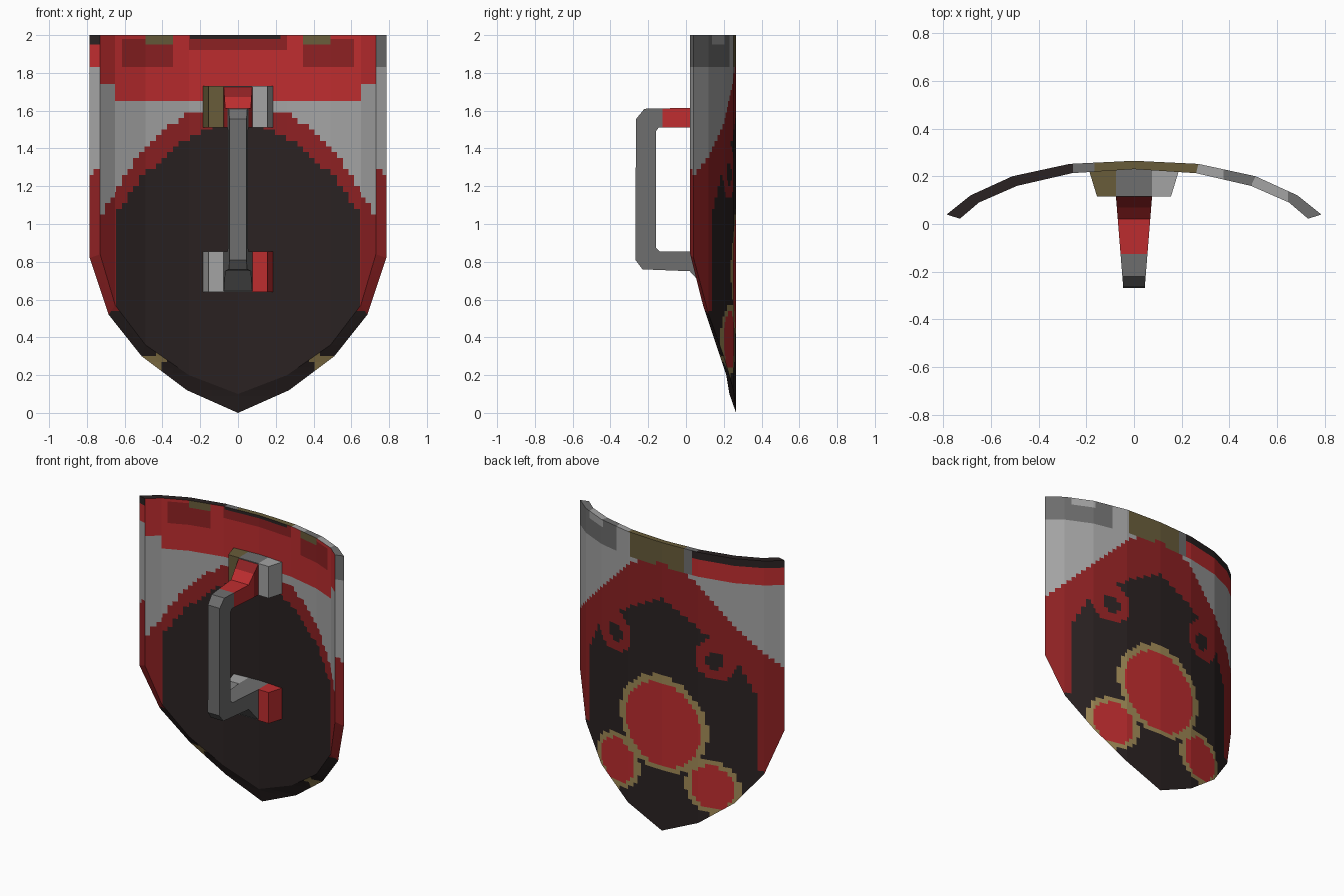
import bpy, bmesh, math
from mathutils import Vector

if "Cube" in bpy.data.objects:
    bpy.data.objects.remove(bpy.data.objects["Cube"])


def lin(c):
    c /= 255
    return c / 12.92 if c <= 0.04045 else ((c + 0.055) / 1.055) ** 2.4


PALETTE = {"red": (190, 45, 47), "dark red": (142, 33, 35), "black": (42, 34, 34),
           "light gray": (164, 164, 164), "mid gray": (110, 110, 110),
           "tan": (160, 138, 86), "olive": (104, 92, 58)}
MATS = []
for name, rgb in PALETTE.items():
    m = bpy.data.materials.new(name)
    m.diffuse_color = (*[lin(c) for c in rgb], 1)
    m.use_nodes = True
    m.node_tree.nodes["Principled BSDF"].inputs["Base Color"].default_value = m.diffuse_color
    MATS.append(m)
RED, DARK, BLACK, LIGHT, MID, TAN, OLIVE = range(7)


def finish(bm, name):
    bmesh.ops.recalc_face_normals(bm, faces=bm.faces)
    me = bpy.data.meshes.new(name)
    bm.to_mesh(me)
    bm.free()
    for m in MATS:
        me.materials.append(m)
    ob = bpy.data.objects.new(name, me)
    bpy.context.collection.objects.link(ob)
    return ob


def cut(bm, co, no):
    bmesh.ops.bisect_plane(bm, geom=bm.verts[:] + bm.edges[:] + bm.faces[:],
                           plane_co=co, plane_no=no, dist=1e-5)


def curve(x, pts):
    """Piecewise linear height over |x|."""
    for (a, za), (b, zb) in zip(pts, pts[1:]):
        if x <= b:
            return za + (zb - za) * (x - a) / (b - a)
    return pts[-1][1]


# Painted pattern of the convex back
def back_color(x, z):
    a = abs(x)
    for cx, cz, r_in, r_out in ((0, 0.74, 0.29, 0.335), (0.365, 0.385, 0.15, 0.19)):
        d = math.hypot(a - cx, z - cz)
        if d < r_in:
            return RED
        if d < r_out:
            return TAN
    d = math.hypot(a - 0.385, z - 1.27)
    if d < 0.065:
        return BLACK
    if d < 0.14:
        return DARK
    if z < curve(a, [(0, 1.62), (0.22, 1.5), (0.5, 1.33), (0.63, 1.08)]) and (a < 0.63 or z < 0.53):
        return BLACK
    if z < curve(a, [(0, 1.85), (0.2, 1.82), (0.3, 1.74), (0.54, 1.5), (0.78, 1.25)]):
        return DARK
    if z > 1.83:
        if x < -0.24:
            return BLACK if z > 1.945 else RED
        if x < -0.17:
            return MID
        if x < 0.26:
            return OLIVE
        if x > 0.37 and not (0.5 < x < 0.63 and z > 1.96):
            return MID
    return LIGHT


# Painted pattern of the hollow front
def front_color(x, z):
    a = abs(x)
    if z > 1.75 or (z > 1.64 and a < 0.65):
        if a < 0.24 and z > 1.97:
            return BLACK
        if 0.35 < a < 0.49 and z > 1.94:
            return OLIVE
        if (0.33 < a < 0.61 and 1.83 < z < 1.98) or (a < 0.26 and z > 1.91):
            return DARK
        return RED
    if z < 0.47 or (z < curve(a, [(0, 1.55), (0.1, 1.53), (0.3, 1.43), (0.5, 1.26), (0.62, 1.08)])
                    and a < 0.635):
        return BLACK
    if z < curve(a, [(0, 1.64), (0.25, 1.59), (0.4, 1.5), (0.5, 1.4), (0.6, 1.26), (0.73, 1.03)]):
        return DARK
    return LIGHT


# Shield plate: columns of (outer x, y, bottom z) and (inner x, y, bottom z)
outer = [(0, 0.265, 0), (0.27, 0.252, 0.12), (0.51, 0.2, 0.3), (0.685, 0.12, 0.52), (0.785, 0.04, 0.82)]
inner = [(0, 0.23, 0.1), (0.26, 0.213, 0.2), (0.49, 0.16, 0.36), (0.65, 0.09, 0.57), (0.73, 0.022, 0.84)]


def mirrored(col):
    return [(-x, y, z) for x, y, z in reversed(col[1:])] + col


bm = bmesh.new()
cols = []
for o, i in zip(mirrored(outer), mirrored(inner)):
    cols.append([bm.verts.new(p) for p in (o, (o[0], o[1], 2), i, (i[0], i[1], 2))])
# tags: 0 back and edges, 1 front, 2 lower rim
for p, q in zip(cols, cols[1:]):
    for a, b, tag in ((0, 1, 0), (2, 3, 1), (1, 3, 0), (0, 2, 2)):
        bm.faces.new((p[a], q[a], q[b], p[b])).material_index = tag
for c in (cols[0], cols[-1]):
    bm.faces.new((c[0], c[1], c[3], c[2]))
STEP = 0.03
for k in range(1, 67):
    cut(bm, (0, 0, k * STEP), (0, 0, 1))
for k in range(-26, 27):
    cut(bm, ((k + 0.5) * STEP, 0, 0), (1, 0, 0))
for f in bm.faces:
    c = f.calc_center_median()
    tag = f.material_index
    if tag == 1:
        f.material_index = front_color(c.x, c.z)
    elif tag == 2 and c.z < 0.5:
        f.material_index = TAN if abs(abs(c.x) - 0.45) < 0.06 and c.z < 0.31 else BLACK
    else:
        f.material_index = back_color(c.x, c.z)
finish(bm, "shield_plate")


# Mounting blocks, narrower towards the front, in three coloured parts
def block(name, z0, z1, colors):
    bm = bmesh.new()
    plan = [(-0.155, 0.115), (0.155, 0.115), (0.19, 0.23), (-0.19, 0.23)]
    f = bm.faces.new([bm.verts.new((x, y, z0)) for x, y in plan])
    r = bmesh.ops.extrude_face_region(bm, geom=[f])
    bmesh.ops.translate(bm, vec=(0, 0, z1 - z0),
                        verts=[v for v in r["geom"] if isinstance(v, bmesh.types.BMVert)])
    for x in (-0.075, 0.075):
        cut(bm, (x, 0, 0), (1, 0, 0))
    for f in bm.faces:
        x = f.calc_center_median().x
        f.material_index = colors[0 if x < -0.075 else 2 if x > 0.075 else 1]
    finish(bm, name)


block("upper_mount", 1.51, 1.73, (OLIVE, MID, LIGHT))
block("lower_mount", 0.64, 0.855, (LIGHT, MID, RED))

# Handle: side profile (y, z) widened towards the shield
profile = [(0.12, 1.73), (0.02, 1.615), (-0.22, 1.61), (-0.265, 1.555), (-0.268, 0.81), (-0.23, 0.76),
           (0.02, 0.75), (0.12, 0.64), (0.12, 0.855), (-0.14, 0.855), (-0.16, 0.875), (-0.16, 1.49),
           (-0.145, 1.51), (0.12, 1.51)]
bm = bmesh.new()
sides = [[bm.verts.new((s * (0.045 + 0.08 * (y + 0.268)), y, z)) for y, z in profile] for s in (-1, 1)]
for s in sides:
    bm.faces.new(s)
n = len(profile)
for k in range(n):
    j = (k + 1) % n
    bm.faces.new((sides[0][k], sides[0][j], sides[1][j], sides[1][k]))
cut(bm, (0, 0, 1.3), (0, 0, 1))
cut(bm, (0, -0.125, 0), (0, 1, 0))
cut(bm, (0, 0.07, 0), (0, 1, 0))
for f in bm.faces:
    c = f.calc_center_median()
    f.material_index = MID
    if c.z > 1.4 and c.y > -0.12:
        f.material_index = DARK if c.y > 0.07 else RED
finish(bm, "handle")
